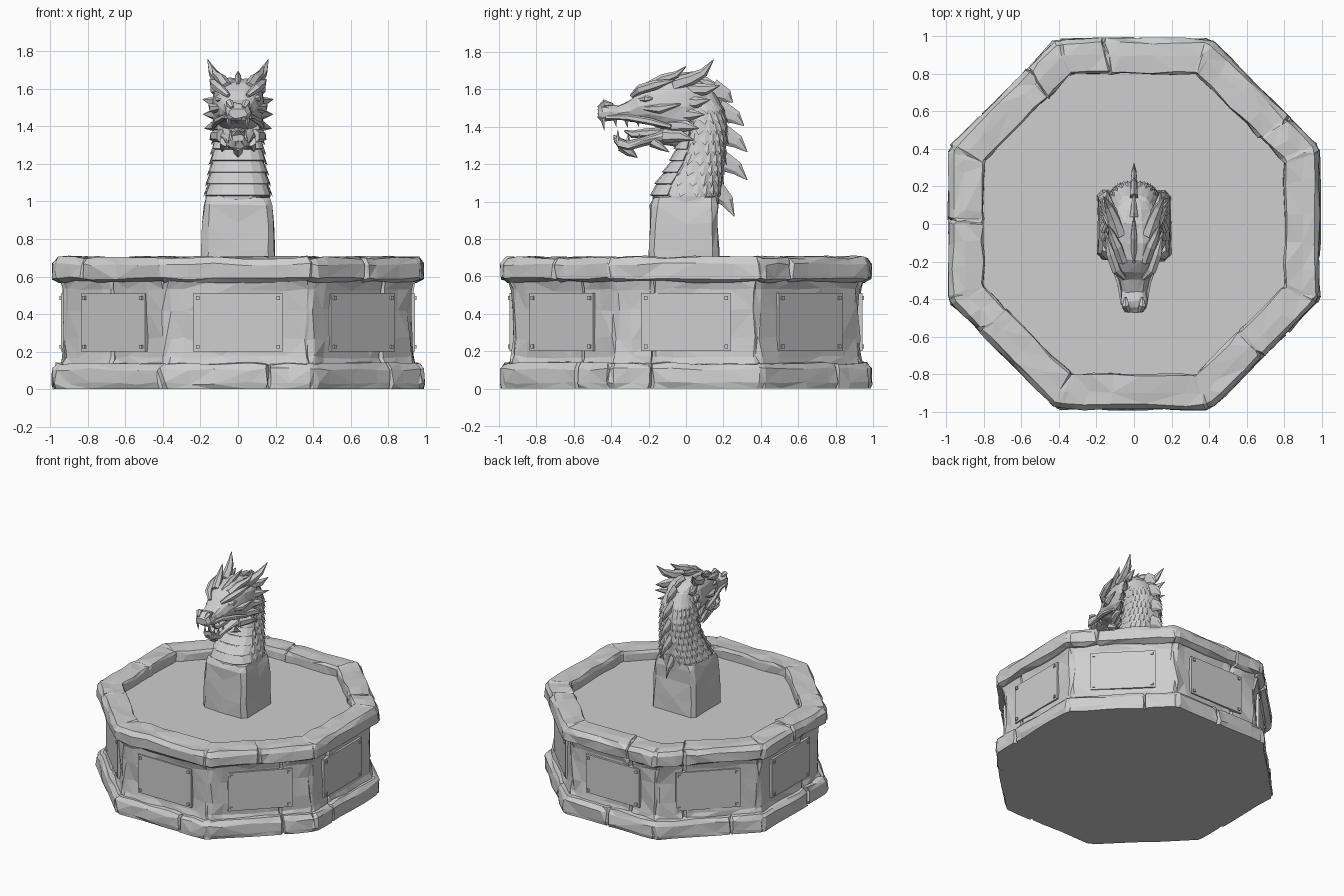
import bpy, bmesh, math, random
from mathutils import Vector

random.seed(4)
if "Cube" in bpy.data.objects:
    bpy.data.objects.remove(bpy.data.objects["Cube"])

stone = bpy.data.materials.new("grey stone")
stone.use_nodes = True
GREY = (0.62, 0.62, 0.62, 1)
stone.diffuse_color = GREY
stone.node_tree.nodes["Principled BSDF"].inputs["Base Color"].default_value = GREY


def finish(name, bm, rough=0.0):
    """Chip the surface, triangulate into flat facets and make the object."""
    for v in bm.verts:
        if rough:
            on_ground = v.co.z < 0.001
            v.co += Vector([random.uniform(-rough, rough) for _ in range(3)])
            v.co.z = 0 if on_ground else max(0, v.co.z)
    bmesh.ops.recalc_face_normals(bm, faces=bm.faces)
    if rough:
        bmesh.ops.triangulate(bm, faces=[f for f in bm.faces if len(f.verts) == 4])
    me = bpy.data.meshes.new(name)
    bm.to_mesh(me)
    bm.free()
    me.materials.append(stone)
    ob = bpy.data.objects.new(name, me)
    bpy.context.collection.objects.link(ob)
    return ob


def loft(name, rings, rough=0.0, closed=False):
    bm = bmesh.new()
    rows = [[bm.verts.new(p) for p in r] for r in rings]
    n = len(rows[0])
    pairs = list(zip(rows, rows[1:])) + ([(rows[-1], rows[0])] if closed else [])
    for a, b in pairs:
        for i in range(n):
            j = (i + 1) % n
            bm.faces.new((a[i], a[j], b[j], b[i]))
    if not closed:
        bm.faces.new(rows[0])
        bm.faces.new(rows[-1])
    return finish(name, bm, rough)


def spike(name, pts, radii, thin=1.0, sides=6):
    """Tapered horn along a path; thin flattens it sideways."""
    pts = [Vector(p) for p in pts]
    rings = []
    for i, p in enumerate(pts):
        t = (pts[min(i + 1, len(pts) - 1)] - pts[max(i - 1, 0)]).normalized()
        u = t.cross(Vector((1, 0, 0))).normalized()
        w = t.cross(u)
        rings.append([p + radii[i] * (u * math.cos(a) + w * thin * math.sin(a))
                      for a in (k * math.tau / sides for k in range(sides))])
    return loft(name, rings)


def both(name, pts, radii, thin=1.0, sides=6):
    for s, label in ((1, "left_"), (-1, "right_")):
        spike(label + name, [(s * x, y, z) for x, y, z in pts], radii, thin, sides)


# Octagonal courses with a cracked outer face
def make_columns():
    cols = []
    for side in range(8):
        crack = random.choice((0.27, 0.48, 0.7))
        marks = [(0.0, 0.012), (0.03, 0)]
        marks += [(t + random.uniform(-0.04, 0.04), 0) for t in (0.15, 0.38, 0.59, 0.82)]
        if random.random() < 0.75:
            marks += [(crack - 0.015, 0), (crack, 0.025), (crack + 0.015, 0)]
        marks += [(0.97, 0)]
        cols += [(side, t, d) for t, d in sorted(marks)]
    return cols


def octagon(a, z, cols):
    ring = []
    for side, t, d in cols:
        ang = side * math.pi / 4
        out = Vector((math.cos(ang), math.sin(ang), 0))
        along = Vector((-out.y, out.x, 0))
        r = a - (d if a > 0.9 else 0)
        ring.append(out * r + along * (2 * t - 1) * a * math.tan(math.pi / 8) + Vector((0, 0, z)))
    return ring


def course(name, profile, rough, closed=False):
    cols = make_columns()
    loft(name, [octagon(a, z, cols) for a, z in profile], rough, closed)


course("base_slab", [(0.985, 0), (0.99, 0.03), (0.987, 0.105), (0.965, 0.135), (0.9, 0.14)], 0.008)
course("basin_wall", [(0.945, 0.12), (0.93, 0.17), (0.925, 0.27), (0.925, 0.42),
                      (0.93, 0.53), (0.945, 0.59)], 0.009)
course("basin_rim", [(0.95, 0.572), (0.985, 0.59), (0.988, 0.665), (0.965, 0.7), (0.9, 0.703),
                     (0.81, 0.703), (0.8, 0.68), (0.8, 0.58)], 0.008, True)
flat_cols = [(s, 0, 0) for s in range(8)]
loft("basin_floor", [octagon(0.83, z, flat_cols) for z in (0.59, 0.622)])


# Riveted panels, one on each side
def block(bm, size, where, ang):
    verts = bmesh.ops.create_cube(bm, size=1)["verts"]
    out = Vector((math.cos(ang), math.sin(ang), 0))
    along = Vector((-out.y, out.x, 0))
    for v in verts:
        q = [v.co[i] * size[i] + where[i] for i in range(3)]
        v.co = out * q[0] + along * q[1] + Vector((0, 0, q[2]))


for side in range(8):
    ang = side * math.pi / 4
    bm = bmesh.new()
    block(bm, (0.04, 0.48, 0.31), (0.923, 0, 0.355), ang)
    for sy in (-1, 1):
        for sz in (-1, 1):
            block(bm, (0.012, 0.02, 0.02), (0.946, sy * 0.215, 0.355 + sz * 0.13), ang)
    finish("panel_%d" % (side + 1), bm)


# Pedestal block under the neck
def box_ring(hx, y0, y1, z, c=0.03):
    return [Vector((x, y, z)) for x, y in (
        (hx - c, y0), (hx, y0 + c), (hx, 0), (hx, y1 - c), (hx - c, y1), (0, y1),
        (c - hx, y1), (-hx, y1 - c), (-hx, 0), (-hx, y0 + c), (c - hx, y0), (0, y0))]


loft("pedestal", [box_ring(0.197, -0.195, 0.18, 0.6), box_ring(0.192, -0.195, 0.175, 0.74),
                  box_ring(0.187, -0.192, 0.17, 0.88), box_ring(0.18, -0.188, 0.172, 0.98),
                  box_ring(0.165, -0.17, 0.165, 1.025)], 0.007)

# Neck: height, front, back, half width
NECK = [(0.95, -0.175, 0.17, 0.17), (1.03, -0.18, 0.18, 0.172), (1.1, -0.155, 0.195, 0.16),
        (1.2, -0.085, 0.205, 0.142), (1.3, -0.045, 0.215, 0.13), (1.4, -0.04, 0.22, 0.125),
        (1.5, -0.07, 0.2, 0.12), (1.58, -0.08, 0.155, 0.1), (1.63, -0.06, 0.08, 0.06)]


def neck_point(z, ang, lift=0.0):
    for lo, hi in zip(NECK, NECK[1:]):
        if z <= hi[0]:
            break
    f = (z - lo[0]) / (hi[0] - lo[0])
    y0, y1, hx = (lo[i] + (hi[i] - lo[i]) * f for i in (1, 2, 3))
    c, s = math.cos(ang), math.sin(ang)
    e = 0.75
    x = math.copysign(abs(c) ** e, c) * (hx + lift)
    y = math.copysign(abs(s) ** e, s) * ((y1 - y0) / 2 + lift)
    return Vector((x, (y0 + y1) / 2 + y, z))


loft("neck", [[neck_point(n[0], k * math.tau / 20) for k in range(20)] for n in NECK], 0.003)

# Overlapping belly plates down the throat
for i in range(6):
    z = 1.03 + i * 0.062
    angs = [math.radians(a) for a in (205, 225, 248, 270, 292, 315, 335)]
    rings = []
    for dz, lift in ((0, 0.002), (0.004, 0.014), (0.058, 0.003)):
        rings.append([neck_point(z + dz, a, lift) for a in angs]
                     + [neck_point(z + dz, a, -0.02) for a in reversed(angs)])
    loft("belly_plate_%d" % (i + 1), rings)

# Pointed scales over the sides of the neck
bm = bmesh.new()
for row in range(9):
    z = 1.06 + row * 0.055
    for k in range(7):
        for s in (1, -1):
            a = -0.35 + 0.27 * (k + 0.5 * (row % 2))
            a = a if s == 1 else math.pi - a
            l, r, top, tip = [bm.verts.new(p) for p in (
                neck_point(z, a - 0.13, 0.002), neck_point(z, a + 0.13, 0.002),
                neck_point(z + 0.035, a, 0), neck_point(z - 0.035, a, 0.015))]
            for f in ((top, l, tip), (top, tip, r), (l, r, tip), (l, top, r)):
                bm.faces.new(f)
finish("neck_scales", bm)

# Fins along the back of the neck
for i, (y, z, ty, tz) in enumerate(((0.17, 1.575, 0.25, 1.53), (0.2, 1.47, 0.31, 1.405),
                                    (0.2, 1.35, 0.328, 1.265), (0.19, 1.215, 0.328, 1.115),
                                    (0.165, 1.06, 0.258, 0.92))):
    mid = (0, y * 0.4 + ty * 0.6, z * 0.5 + tz * 0.5 + 0.012)
    spike("back_fin_%d" % (i + 1), [(0, y - 0.03, z + 0.02), mid, (0, ty, tz)],
          (0.062, 0.036, 0.002), 0.4)


# Skull and jaw: y, bottom, top, half width
def muzzle(name, sections, rough):
    rings = []
    for y, z0, z1, w in sections:
        ring = []
        for k in range(14):
            c, s = math.cos(k * math.tau / 14), math.sin(k * math.tau / 14)
            ring.append(Vector((math.copysign(abs(c) ** 0.75, c) * w, y,
                                (z0 + z1) / 2 + math.copysign(abs(s) ** 0.8, s) * (z1 - z0) / 2)))
        rings.append(ring)
    loft(name, rings, rough)


muzzle("skull", [(-0.47, 1.445, 1.495, 0.045), (-0.45, 1.43, 1.52, 0.065), (-0.41, 1.43, 1.525, 0.07),
                 (-0.36, 1.435, 1.515, 0.066), (-0.3, 1.425, 1.545, 0.08), (-0.26, 1.42, 1.59, 0.1),
                 (-0.19, 1.41, 1.635, 0.12), (-0.1, 1.38, 1.655, 0.135), (0, 1.36, 1.66, 0.138),
                 (0.08, 1.38, 1.64, 0.12), (0.14, 1.42, 1.59, 0.085)], 0.005)
muzzle("lower_jaw", [(0.02, 1.28, 1.43, 0.11), (-0.08, 1.3, 1.41, 0.1), (-0.16, 1.31, 1.37, 0.082),
                     (-0.24, 1.295, 1.345, 0.068), (-0.31, 1.275, 1.325, 0.06),
                     (-0.36, 1.285, 1.345, 0.052), (-0.385, 1.32, 1.355, 0.032)], 0.004)
spike("tongue", [(0, -0.1, 1.37), (0, -0.22, 1.365), (0, -0.29, 1.36), (0, -0.33, 1.38)],
      (0.03, 0.025, 0.02, 0.004), 1.6)
spike("chin_beard", [(0, -0.34, 1.3), (0, -0.3, 1.265), (0, -0.26, 1.235)], (0.035, 0.026, 0.002))
both("jaw_barb", [(0.07, -0.18, 1.32), (0.08, -0.13, 1.29), (0.085, -0.09, 1.265)], (0.03, 0.018, 0.002))

# Teeth and facial details
for y, size in ((-0.445, 0.05), (-0.38, 0.03), (-0.32, 0.035), (-0.26, 0.03)):
    both("upper_tooth", [(0.05, y, 1.445), (0.05, y + 0.008, 1.43 - size)], (0.014, 0.001), 1, 5)
for y, size in ((-0.365, 0.05), (-0.31, 0.03), (-0.25, 0.03)):
    both("lower_tooth", [(0.04, y, 1.325), (0.042, y, 1.335 + size)], (0.013, 0.001), 1, 5)
both("nostril", [(0.03, -0.465, 1.5), (0.045, -0.435, 1.525), (0.045, -0.39, 1.52)], (0.012, 0.022, 0.006))
both("lip_ridge", [(0.06, -0.43, 1.45), (0.075, -0.32, 1.45), (0.11, -0.2, 1.43), (0.13, -0.08, 1.4)],
     (0.012, 0.016, 0.02, 0.012))
both("eye", [(0.088, -0.25, 1.545), (0.105, -0.215, 1.55), (0.115, -0.18, 1.55)], (0.008, 0.02, 0.006))
both("brow", [(0.05, -0.29, 1.565), (0.095, -0.245, 1.6), (0.125, -0.16, 1.625), (0.15, -0.06, 1.65)],
     (0.012, 0.026, 0.026, 0.003))
both("cheek_ridge", [(0.09, -0.24, 1.5), (0.13, -0.14, 1.495), (0.155, -0.03, 1.52)], (0.012, 0.026, 0.004))

# Horns, crest and cheek spikes
both("main_horn", [(0.08, -0.06, 1.625), (0.11, 0.03, 1.655), (0.135, 0.095, 1.69), (0.162, 0.147, 1.758)],
     (0.042, 0.034, 0.024, 0.002))
both("brow_horn", [(0.06, -0.2, 1.61), (0.09, -0.12, 1.655), (0.12, -0.05, 1.68), (0.14, 0.0, 1.722)],
     (0.03, 0.028, 0.018, 0.002))
spike("head_crest", [(0, -0.2, 1.61), (0, -0.07, 1.655), (0, 0.06, 1.695)], (0.025, 0.032, 0.002), 0.6)
spike("nape_spike", [(0, 0.04, 1.63), (0, 0.11, 1.635), (0, 0.18, 1.62)], (0.05, 0.03, 0.002), 0.5)
for z, x, y, rise in ((1.6, 0.145, 0.18, 0.02), (1.53, 0.188, 0.13, 0.015), (1.465, 0.185, 0.1, 0.0),
                      (1.405, 0.178, 0.07, -0.015), (1.35, 0.15, 0.04, -0.02)):
    both("cheek_spike", [(0.09, y - 0.16, z), (0.13, y - 0.07, z), (x, y, z + rise)], (0.038, 0.03, 0.002), 0.7)
